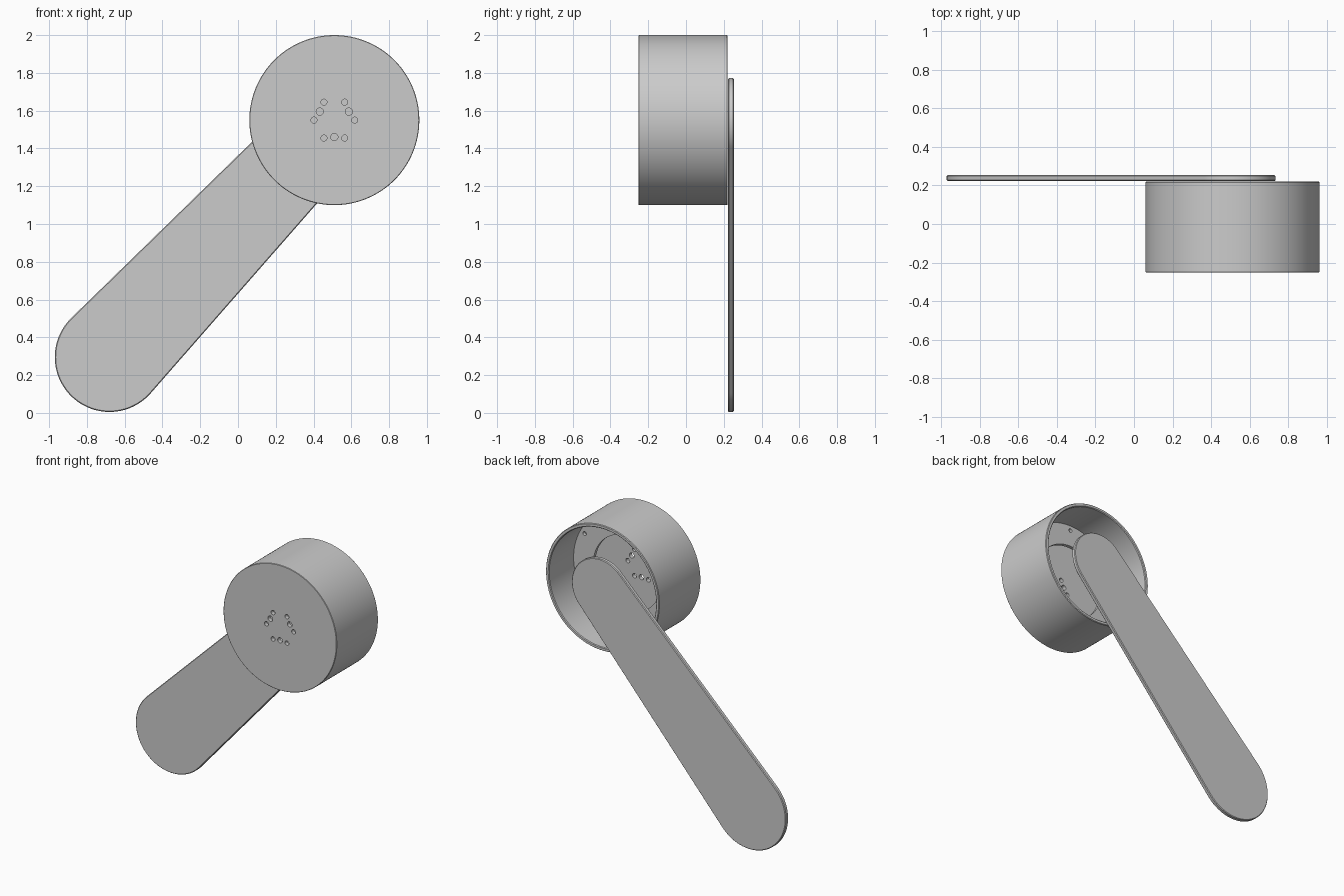
import bpy, bmesh, math
from mathutils import Vector

cube = bpy.data.objects.get("Cube")
if cube:
    bpy.data.objects.remove(cube)

CX, CZ = 0.51, 1.55      # axis of the round housing
SEGMENTS = 128

grey = bpy.data.materials.new("plain_grey")
grey.use_nodes = True
colour = (0.6, 0.6, 0.6, 1)
grey.diffuse_color = colour
grey.node_tree.nodes["Principled BSDF"].inputs["Base Color"].default_value = colour


def finish(name, bm):
    bmesh.ops.recalc_face_normals(bm, faces=bm.faces)
    mesh = bpy.data.meshes.new(name)
    bm.to_mesh(mesh)
    bm.free()
    mesh.materials.append(grey)
    obj = bpy.data.objects.new(name, mesh)
    bpy.context.collection.objects.link(obj)
    return obj


def lathe(name, profile, x=CX, z=CZ, segments=SEGMENTS, ring=False):
    """Turn (radius, y) points around a front-to-back axis."""
    bm = bmesh.new()
    rings = []
    for radius, y in profile:
        angles = [math.tau * i / segments for i in range(segments)]
        rings.append([bm.verts.new((x + radius * math.cos(a), y, z + radius * math.sin(a)))
                      for a in angles])
    pairs = list(zip(rings, rings[1:]))
    if ring:
        pairs.append((rings[-1], rings[0]))
    else:
        bm.faces.new(rings[0])
        bm.faces.new(rings[-1])
    for a, b in pairs:
        for i in range(segments):
            j = (i + 1) % segments
            bm.faces.new((a[i], a[j], b[j], b[i]))
    return finish(name, bm)


def select(obj):
    bpy.ops.object.select_all(action='DESELECT')
    obj.select_set(True)
    bpy.context.view_layer.objects.active = obj


def drill(obj, holes, y0, y1):
    """Cut round holes given as (x, z, radius)."""
    for x, z, radius in holes:
        cutter = lathe("hole_cutter", [(radius, y0), (radius, y1)], x, z, 20)
        cutter.hide_render = True
        mod = obj.modifiers.new("hole", 'BOOLEAN')
        mod.operation = 'DIFFERENCE'
        mod.solver = 'EXACT'
        mod.object = cutter
        select(obj)
        bpy.ops.object.modifier_apply(modifier=mod.name)
        bpy.data.objects.remove(cutter)


def smooth(obj):
    select(obj)
    bpy.ops.object.shade_smooth_by_angle(angle=math.radians(30))


# Open-backed round housing with a drilled front
housing = lathe("housing", [(0.447, -0.252), (0.45, -0.249), (0.45, 0.216), (0.446, 0.221),
                            (0.43, 0.221), (0.425, 0.216), (0.425, -0.222)])
front_holes = [(CX, CZ - 0.09, 0.019)]
for side in (-1, 1):
    front_holes += [(CX + side * dx, CZ + dz, r) for dx, dz, r in
                    ((0.055, 0.095, 0.016), (0.077, 0.045, 0.019),
                     (0.108, 0, 0.016), (0.055, -0.095, 0.016))]
drill(housing, front_holes, -0.3, -0.18)
smooth(housing)

# Thin ring plate inside the housing, with small fixing holes
plate = lathe("inner_ring_plate", [(0.268, -0.06), (0.428, -0.06),
                                   (0.428, -0.085), (0.268, -0.085)], ring=True)
fixing_holes = []
for i in range(6):
    a = math.radians(30 + 60 * i)
    fixing_holes.append((CX + 0.39 * math.cos(a), CZ + 0.39 * math.sin(a), 0.014))
drill(plate, fixing_holes, -0.1, -0.04)
smooth(plate)

# Flat tapered arm: two round ends joined by tangent edges
low, high = Vector((-0.68, 0.295)), Vector((CX, CZ))
r_low, r_high = 0.29, 0.222
span = high - low
heading = math.atan2(span.y, span.x)
reach = math.acos((r_low - r_high) / span.length)   # half angle of the upper end


def arm_outline(inset):
    points = []
    for centre, radius, start, sweep in (
            (high, r_high, heading - reach, 2 * reach),
            (low, r_low, heading + reach, math.tau - 2 * reach)):
        for i in range(49):
            a = start + sweep * i / 48
            points.append(centre + (radius - inset) * Vector((math.cos(a), math.sin(a))))
    return points


bm = bmesh.new()
layers = [[bm.verts.new((p.x, y, p.y)) for p in arm_outline(inset)]
          for inset, y in ((0.005, 0.222), (0, 0.227), (0, 0.248), (0.005, 0.253))]
bm.faces.new(layers[0])
bm.faces.new(layers[-1])
for a, b in zip(layers, layers[1:]):
    for i in range(len(a)):
        j = (i + 1) % len(a)
        bm.faces.new((a[i], a[j], b[j], b[i]))
smooth(finish("arm", bm))
